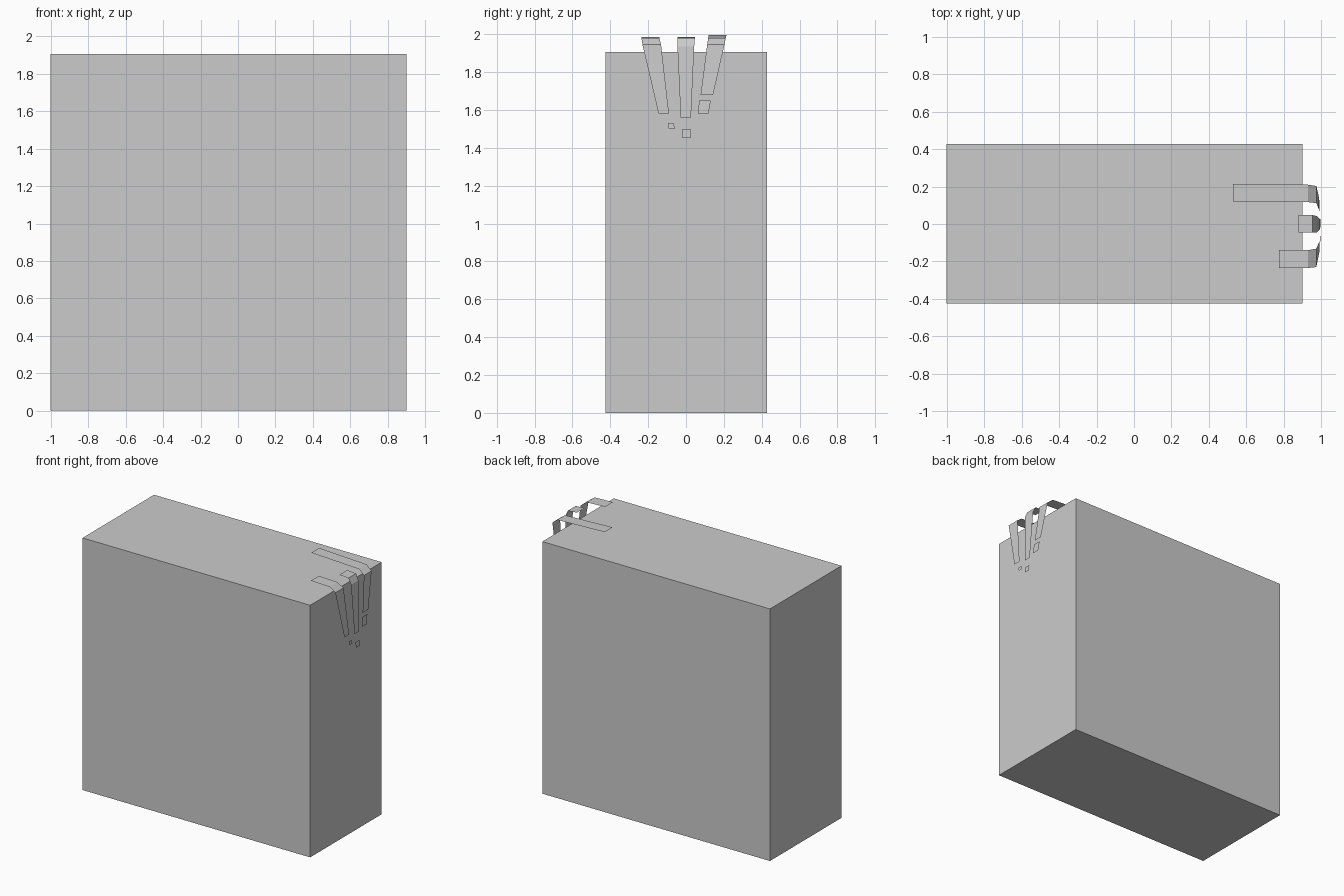
import bpy


def mesh_object(name, verts, faces):
    me = bpy.data.meshes.new(name)
    me.from_pydata(verts, [], faces)
    me.update()
    ob = bpy.data.objects.new(name, me)
    bpy.context.collection.objects.link(ob)
    return ob


def ribbon(name, rows):
    """Thin open sheet; each row is (x, z, y_low, y_high)."""
    verts = []
    for x, z, y0, y1 in rows:
        verts += [(x, y0, z), (x, y1, z)]
    faces = [(2 * i, 2 * i + 2, 2 * i + 3, 2 * i + 1) for i in range(len(rows) - 1)]
    return mesh_object(name, verts, faces)


# Main block
bpy.ops.mesh.primitive_cube_add(size=1, location=(-0.05, 0.001, 0.953))
block = bpy.context.object
block.name = "main_block"
block.scale = (1.904, 0.854, 1.906)

# Stripes folding over the upper edge and tapering down the end face
ribbon("stripe_front", [
    (0.775, 1.985, -0.235, -0.14),
    (0.93, 1.979, -0.235, -0.14),
    (0.975, 1.945, -0.23, -0.132),
    (0.992, 1.58, -0.145, -0.09)])
ribbon("stripe_middle", [
    (0.88, 1.985, -0.045, 0.047),
    (0.955, 1.98, -0.045, 0.047),
    (0.977, 1.935, -0.045, 0.043),
    (0.994, 1.56, -0.028, 0.026)])
ribbon("stripe_back", [
    (0.53, 1.995, 0.12, 0.214),
    (0.93, 1.979, 0.117, 0.21),
    (0.975, 1.945, 0.112, 0.203),
    (0.989, 1.68, 0.077, 0.143)])

# Loose chips below the stripes
ribbon("chip_front", [
    (0.995, 1.532, -0.095, -0.067),
    (0.997, 1.502, -0.092, -0.058)])
ribbon("chip_middle", [
    (0.998, 1.497, -0.02, 0.026),
    (1.0, 1.455, -0.02, 0.026)])
ribbon("chip_back", [
    (0.99, 1.65, 0.07, 0.131),
    (0.993, 1.58, 0.062, 0.118)])
